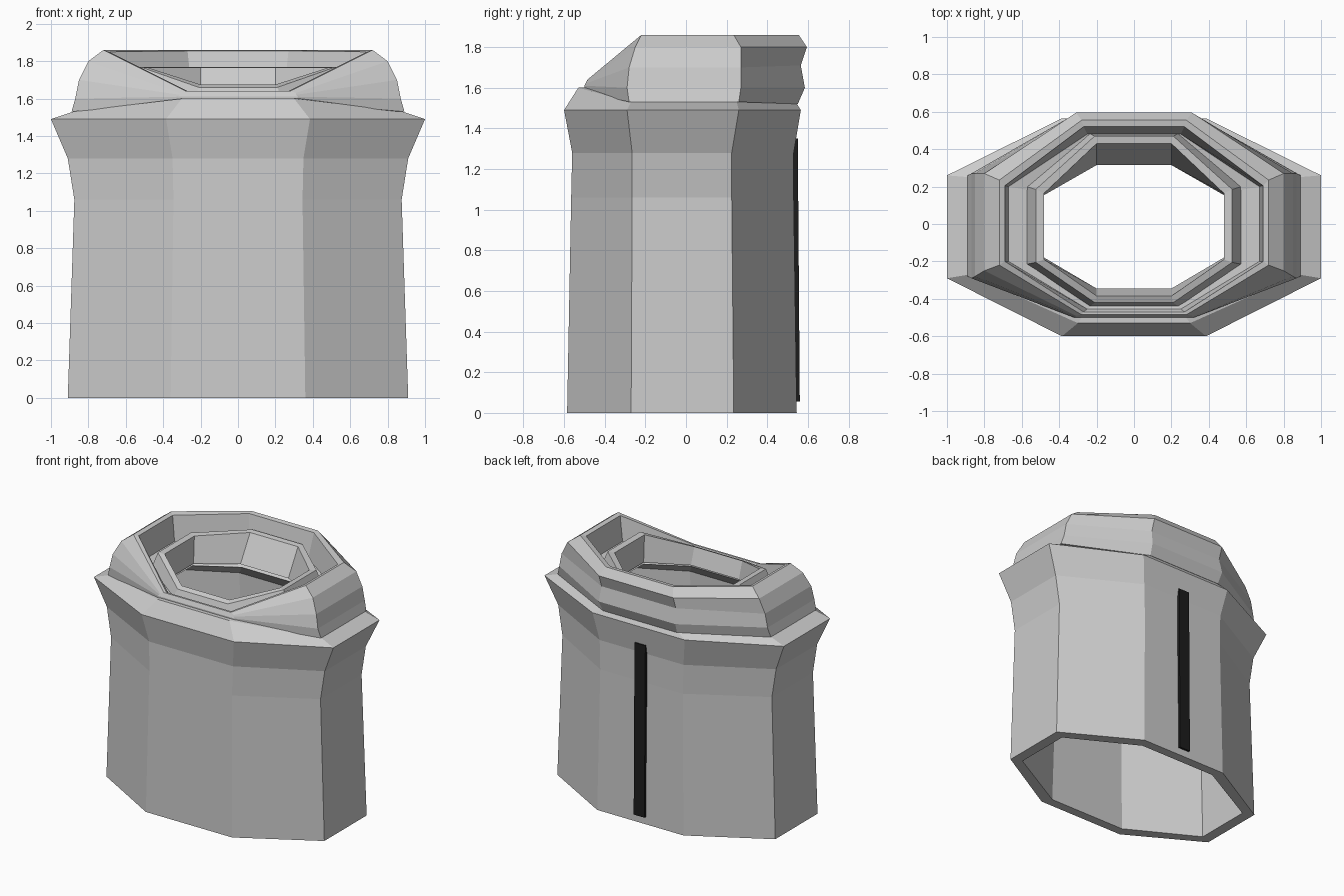
import bpy, bmesh


def octagon(bm, hx, fx, yf, yb, cf, cb, zf, zs, zb):
    """Eight-sided ring: half width, flat half width, front/back y,
    side corner front/back y, then heights at front, sides and back."""
    pts = [(-fx, yf, zf), (fx, yf, zf), (hx, cf, zs), (hx, cb, zs),
           (fx, yb, zb), (-fx, yb, zb), (-hx, cb, zs), (-hx, cf, zs)]
    return [bm.verts.new(p) for p in pts]


def finish(bm, name):
    bmesh.ops.recalc_face_normals(bm, faces=bm.faces)
    mesh = bpy.data.meshes.new(name)
    bm.to_mesh(mesh)
    bm.free()
    obj = bpy.data.objects.new(name, mesh)
    bpy.context.collection.objects.link(obj)
    return obj


def shell(name, rows):
    """Skin a list of octagons into a closed tube with thickness."""
    bm = bmesh.new()
    rings = [octagon(bm, *r) for r in rows]
    for a, b in zip(rings, rings[1:] + rings[:1]):
        for i in range(8):
            j = (i + 1) % 8
            bm.faces.new((a[i], a[j], b[j], b[i]))
    return finish(bm, name)


# Hollow body with flared shoulder
shell("body", [
    (.91, .36, -.585, .545, -.27, .235, 0, 0, 0),
    (.875, .345, -.565, .53, -.265, .225, 1.06, 1.06, 1.06),
    (.91, .35, -.56, .53, -.265, .225, 1.28, 1.28, 1.28),
    (1.0, .385, -.60, .565, -.29, .26, 1.49, 1.49, 1.49),
    (.88, .30, -.53, .54, -.27, .25, 1.60, 1.53, 1.53),
    (.58, .23, -.43, .46, -.21, .19, 1.60, 1.60, 1.60),
    (.49, .20, -.35, .33, -.19, .16, 1.54, 1.54, 1.54),
    (.83, .31, -.49, .46, -.23, .19, 1.42, 1.42, 1.42),
    (.80, .30, -.495, .46, -.23, .19, 1.06, 1.06, 1.06),
    (.83, .32, -.515, .475, -.235, .20, 0, 0, 0),
])

# Raised collar, high at the back and sides, dipping at the front
shell("collar", [
    (.89, .31, -.50, .55, -.28, .26, 1.58, 1.53, 1.52),
    (.87, .32, -.50, .585, -.29, .27, 1.61, 1.60, 1.60),
    (.85, .31, -.495, .565, -.28, .27, 1.62, 1.70, 1.71),
    (.80, .31, -.49, .595, -.25, .27, 1.63, 1.80, 1.80),
    (.72, .28, -.485, .555, -.22, .235, 1.64, 1.86, 1.86),
    (.69, .27, -.47, .52, -.20, .205, 1.64, 1.85, 1.855),
    (.67, .25, -.455, .48, -.20, .20, 1.61, 1.66, 1.67),
    (.56, .21, -.42, .45, -.19, .18, 1.60, 1.65, 1.66),
    (.56, .21, -.42, .45, -.19, .18, 1.56, 1.56, 1.56),
])

# Inner neck ring, tilted forward
shell("neck_ring", [
    (.575, .24, -.445, .485, -.215, .20, 1.59, 1.64, 1.65),
    (.525, .21, -.42, .47, -.205, .185, 1.66, 1.77, 1.77),
    (.48, .20, -.385, .43, -.19, .165, 1.675, 1.765, 1.765),
    (.48, .20, -.345, .315, -.18, .155, 1.55, 1.56, 1.57),
    (.55, .21, -.42, .45, -.19, .18, 1.56, 1.57, 1.57),
])

# Dark strip down the back
bm = bmesh.new()
bmesh.ops.create_cube(bm, size=1)
for v in bm.verts:
    top = v.co.z > 0
    outer = v.co.y > 0
    y = (.55 if top else .56) - (0 if outer else .04)
    v.co = (.045 if v.co.x > 0 else -.045, y, 1.35 if top else .055)
strip = finish(bm, "back_strip")
mat = bpy.data.materials.new("black")
mat.diffuse_color = (.012, .012, .012, 1)
strip.data.materials.append(mat)
